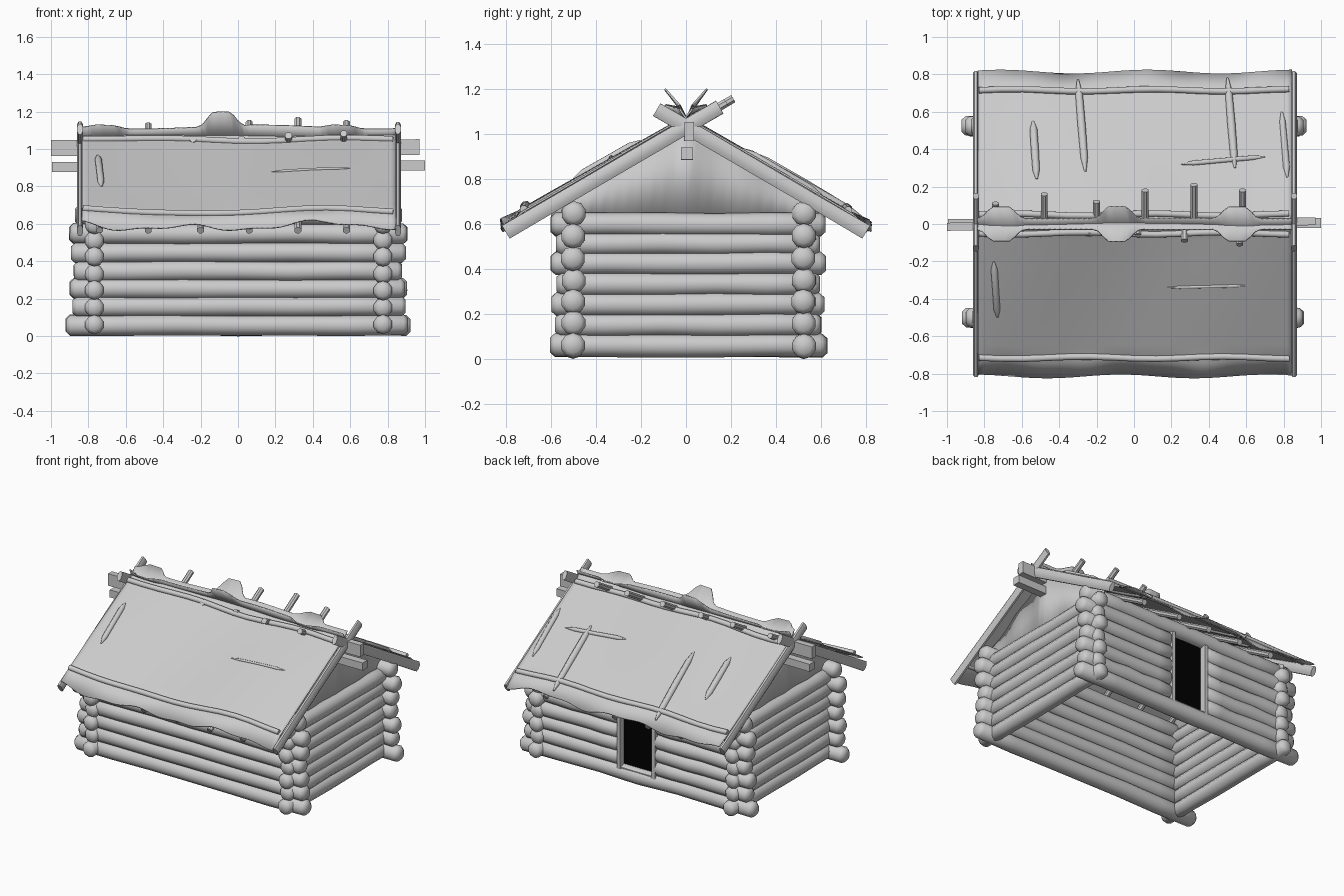
import bpy, bmesh, math, random
from mathutils import Vector

if "Cube" in bpy.data.objects:
    bpy.data.objects.remove(bpy.data.objects["Cube"])

random.seed(4)


def finish(bm, name, angle=40):
    bmesh.ops.recalc_face_normals(bm, faces=bm.faces)
    me = bpy.data.meshes.new(name)
    bm.to_mesh(me)
    bm.free()
    ob = bpy.data.objects.new(name, me)
    bpy.context.collection.objects.link(ob)
    bpy.ops.object.select_all(action='DESELECT')
    ob.select_set(True)
    bpy.context.view_layer.objects.active = ob
    bpy.ops.object.shade_smooth_by_angle(angle=math.radians(angle))
    return ob


def tube(bm, pts, r, sides=10, jitter=0.04, flat=1.0, chamfer=0.0, taper=False):
    """Loft rings along pts; flat squeezes the sideways radius."""
    pts = [Vector(p) for p in pts]
    axis = (pts[-1] - pts[0]).normalized()
    side = axis.cross(Vector((0, 0, 1))).normalized()
    up = side.cross(axis)
    rings = [(p, r * random.uniform(1 - jitter, 1 + jitter)) for p in pts]
    if taper:
        rings[0], rings[-1] = (pts[0], r * 0.25), (pts[-1], r * 0.25)
    if chamfer:
        # softly rounded log ends
        rings[0] = (pts[0] + axis * chamfer, r)
        rings[-1] = (pts[-1] - axis * chamfer, r)
        rings = [(pts[0], r * 0.62)] + rings + [(pts[-1], r * 0.62)]
    loops = []
    for p, rad in rings:
        loops.append([bm.verts.new(p + rad * (side * flat * math.cos(a) + up * math.sin(a)))
                      for a in (2 * math.pi * (i + 0.5) / sides for i in range(sides))])
    for a, b in zip(loops, loops[1:]):
        for i in range(sides):
            j = (i + 1) % sides
            bm.faces.new((a[i], a[j], b[j], b[i]))
    bm.faces.new(loops[0])
    bm.faces.new(loops[-1])


def line(a, b, n=6, wob=0.0):
    a, b = Vector(a), Vector(b)
    return [a.lerp(b, i / n) + Vector((0, random.uniform(-wob, wob), random.uniform(-wob, wob)))
            for i in range(n + 1)]


def box(name, lo, hi):
    bm = bmesh.new()
    bmesh.ops.create_cube(bm, size=1)
    for v in bm.verts:
        v.co = Vector([(l + h) / 2 + c * (h - l) for l, h, c in zip(lo, hi, v.co)])
    return finish(bm, name)


# Long walls: the back one is split around the doorway
Z_LONG = [0.058, 0.157, 0.253, 0.347, 0.447, 0.547, 0.645]
X_END = [0.915, 0.89, 0.90, 0.88, 0.89, 0.90, 0.87]
for s, y, name in ((-1, -0.5, "front_wall_logs"), (1, 0.522, "back_wall_logs")):
    bm = bmesh.new()
    for i, (z, e) in enumerate(zip(Z_LONG, X_END)):
        l, r = -e + random.uniform(-.008, .008), e + random.uniform(-.008, .008)
        spans = [(l, r)] if s < 0 or i in (0, 6) else [(l, -0.14), (0.14, r)]
        for a, b in spans:
            tube(bm, line((a, y, z), (b, y, z), 6, 0.003), 0.055, 10, chamfer=0.022)
    finish(bm, name, 60)

# Short walls
Z_SHORT = [0.06, 0.152, 0.243, 0.333, 0.425, 0.512, 0.598]
Y_END = [0.61, 0.585, 0.60, 0.58, 0.605, 0.58, 0.605]
for x, name in ((-0.768, "left_wall_logs"), (0.775, "right_wall_logs")):
    bm = bmesh.new()
    for z, e in zip(Z_SHORT, Y_END):
        tube(bm, line((x, -e + .005, z), (x, e + random.uniform(.005, .02), z), 5, 0.003),
             0.052, 10, chamfer=0.022)
    finish(bm, name, 60)

# Gables: slightly rippled upright boarding
for s, name in ((-1, "left_gable"), (1, "right_gable")):
    bm = bmesh.new()
    cols = []
    n = 22
    for i in range(n + 1):
        y = -0.6 + 1.2 * i / n
        x = s * (0.765 + 0.006 * math.sin(i * 1.3))
        cols.append([bm.verts.new((x, y, 0.62)), bm.verts.new((x, y, 1.03 - 0.6 * abs(y)))])
    for a, b in zip(cols, cols[1:]):
        bm.faces.new((a[0], b[0], b[1], a[1]))
    finish(bm, name, 60).modifiers.new("thick", 'SOLIDIFY').thickness = 0.015

# Doorway with dark panel and slim frame
door = box("door_panel", (-0.13, 0.50, 0.08), (0.13, 0.52, 0.6))
mat = bpy.data.materials.new("dark")
mat.diffuse_color = (0, 0, 0, 1)
mat.use_nodes = True
mat.node_tree.nodes["Principled BSDF"].inputs["Base Color"].default_value = mat.diffuse_color
door.data.materials.append(mat)
for s, name in ((-1, "door_post_left"), (1, "door_post_right")):
    a, b = sorted((s * 0.125, s * 0.15))
    box(name, (a, 0.47, 0.08), (b, 0.565, 0.6))
box("door_sill", (-0.15, 0.47, 0.075), (0.15, 0.56, 0.1))


# Roof surface: d is the horizontal distance from the ridge
def roof_z(x, d, s):
    z = 1.075 - 0.575 * d
    return z + 0.014 * math.sin(4.2 * x + s) * d + 0.007 * math.sin(5 * x + 3 * d + 2 * s)


def roof_top(x, d, s, lift):
    return Vector((x, s * d, roof_z(x, d, s) + lift))


def bump(x, c):
    return max(0.0, min(1.0, (0.11 - abs(x - c)) / 0.06))


# Roof sheets run past the ridge with ragged flaps
RAFTERS = {-1: {-0.74: .11, -0.48: .16, -0.2: .12, 0.06: .18, 0.32: .21, 0.58: .18},
           1: {-0.5: .05, -0.24: .06, 0.02: .06, 0.27: .09, 0.565: .11}}
for s, name in ((-1, "front_roof_sheet"), (1, "back_roof_sheet")):
    bm = bmesh.new()
    nx, nd = 60, 10
    grid = []
    for i in range(nx + 1):
        x = -0.835 + 1.68 * i / nx
        mid, sides = bump(x, -0.09), bump(x, -0.71) + bump(x, 0.55)
        over = 0.025 + 0.065 * (mid + sides)
        eave = 0.815 + 0.01 * math.sin(8 * x + s)
        tip_z = 1.12 + 0.01 * math.sin(5 * x + 1) + 0.075 * mid + 0.015 * sides
        row = [bm.verts.new((x, -s * over, tip_z))]
        for j in range(nd + 1):
            d = eave * j / nd
            z = roof_z(x, d, s)
            if j == nd:
                z += -0.015 + 0.02 * math.sin(9 * x + 2 * s) + 0.008 * math.sin(21 * x)
            row.append(bm.verts.new((x, s * d, z)))
        grid.append(row)
    for a, b in zip(grid, grid[1:]):
        for j in range(nd + 1):
            bm.faces.new((a[j], b[j], b[j + 1], a[j + 1]))
    finish(bm, name, 60).modifiers.new("thick", 'SOLIDIFY').thickness = 0.008

    # Binding poles along ridge and eave, half sunk in the sheet
    bm = bmesh.new()
    for d in (0.05, 0.715):
        tube(bm, [roof_top(-0.83 + 1.66 * k / 14, d + 0.006 * math.sin(k), s, 0.004)
                  for k in range(15)], 0.018, 8)
    finish(bm, name.replace("sheet", "binding_poles"), 60)

    # Thin rafters under the sheet, poking out past the ridge
    bm = bmesh.new()
    base = 1.035 if s < 0 else 1.02
    for x, o in RAFTERS[s].items():
        tube(bm, line((x, -s * o, base + 0.575 * o), (x, s * 0.78, 1.025 - 0.59 * 0.78), 3),
             0.02, 8)
    finish(bm, name.replace("sheet", "rafters"))

    # Heavy end rafters crossing at the ridge
    bm = bmesh.new()
    o = 0.15 if s < 0 else 0.13
    for x in (-0.845, 0.855):
        tube(bm, line((x, -s * o, 1.032 + 0.575 * o), (x, s * 0.8, 1.035 - 0.59 * 0.8), 4),
             0.035, 8, flat=0.5)
    finish(bm, name.replace("roof_sheet", "end_rafters"))

# Slim tapering sticks half sunk in the roof sheets
sticks = {1: [((-0.54, 0.55), (-0.52, 0.24), 0.022), ((-0.3, 0.77), (-0.26, 0.28), 0.022),
              ((0.5, 0.78), (0.54, 0.3), 0.022), ((0.25, 0.32), (0.7, 0.36), 0.014),
              ((0.79, 0.6), (0.82, 0.25), 0.018)],
          -1: [((-0.75, 0.2), (-0.73, 0.5), 0.018), ((0.18, 0.34), (0.6, 0.33), 0.009)]}
bm = bmesh.new()
for s, items in sticks.items():
    for a, b, r in items:
        pts = [roof_top(a[0] + (b[0] - a[0]) * t, a[1] + (b[1] - a[1]) * t, s, 0.0)
               for t in (0, 0.15, 0.5, 0.85, 1)]
        tube(bm, pts, r, 8, 0.1, taper=True)
finish(bm, "roof_sticks", 60)

# Squared ridge beams sticking out of both gables
bm = bmesh.new()
tube(bm, line((-0.995, 0.0, 0.903), (1.0, 0.005, 0.912)), 0.038, 4, jitter=0.02)
finish(bm, "lower_ridge_beam")
bm = bmesh.new()
tube(bm, line((-1.0, -0.015, 1.005), (0.97, 0.015, 1.01)), 0.06, 4, jitter=0.02, flat=0.5)
finish(bm, "upper_ridge_beam")
